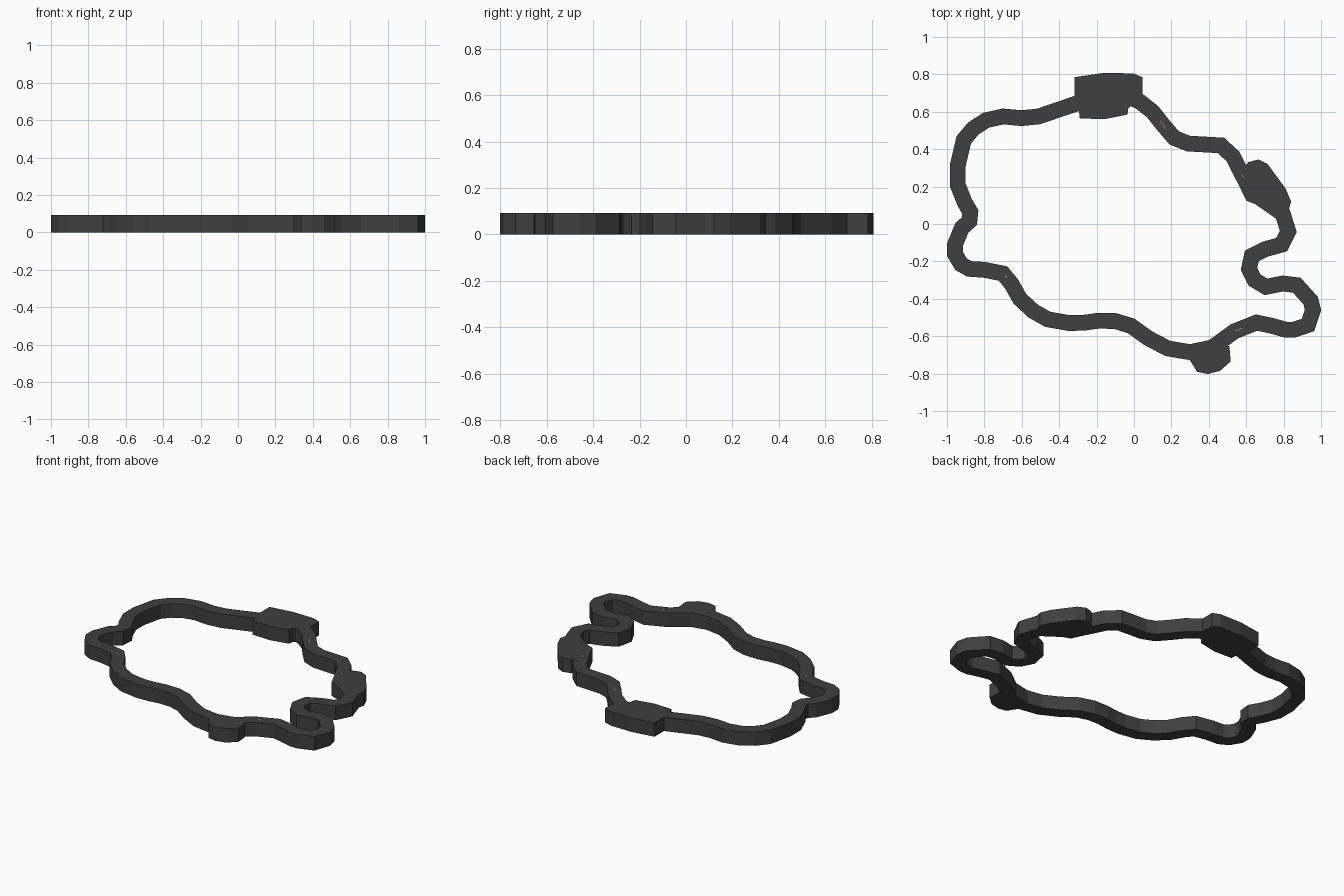
import bpy, bmesh
from mathutils import Vector

HEIGHT, HALF = 0.092, 0.042


def material(name, rgb):
    m = bpy.data.materials.new(name)
    m.diffuse_color = (*rgb, 1)
    return m


asphalt = material("dark_asphalt", (0.05, 0.05, 0.05))
yellow = material("yellow_paint", (0.6, 0.45, 0.08))
white = material("white_paint", (0.6, 0.6, 0.6))


def finish(bm, name, mat):
    bmesh.ops.recalc_face_normals(bm, faces=bm.faces)
    me = bpy.data.meshes.new(name)
    bm.to_mesh(me)
    bm.free()
    me.materials.append(mat)
    ob = bpy.data.objects.new(name, me)
    bpy.context.collection.objects.link(ob)
    return ob


def slab(name, outline, z0, z1, mat):
    """Vertical prism on a flat outline."""
    bm = bmesh.new()
    face = bm.faces.new([bm.verts.new((x, y, z0)) for x, y in outline])
    ext = bmesh.ops.extrude_face_region(bm, geom=[face], use_keep_orig=True)
    for v in ext["geom"]:
        if isinstance(v, bmesh.types.BMVert):
            v.co.z = z1
    return finish(bm, name, mat)


def closed_road(name, path, mat):
    """Rectangular section swept with mitred corners round a closed path."""
    pts = [Vector(p) for p in path]
    bm = bmesh.new()
    rings = []
    for i, p in enumerate(pts):
        a = (p - pts[i - 1]).normalized()
        b = (pts[(i + 1) % len(pts)] - p).normalized()
        t = (a + b).normalized()
        n = Vector((-t.y, t.x)) * HALF / max(t.dot(a), 0.8)
        rings.append([bm.verts.new((p.x + s * n.x, p.y + s * n.y, z))
                      for s, z in ((1, 0), (1, HEIGHT), (-1, HEIGHT), (-1, 0))])
    for i, r in enumerate(rings):
        q = rings[i - 1]
        for k in range(4):
            j = (k + 1) % 4
            bm.faces.new((q[k], q[j], r[j], r[k]))
    return finish(bm, name, mat)


# Winding circuit, centre line counter-clockwise from the top pad
circuit = [
    (-0.29, 0.65), (-0.51, 0.575), (-0.60, 0.566), (-0.70, 0.575), (-0.79, 0.555),
    (-0.86, 0.51), (-0.91, 0.45), (-0.943, 0.31), (-0.943, 0.21), (-0.905, 0.115),
    (-0.875, 0.065), (-0.88, 0.015), (-0.92, -0.02), (-0.957, -0.11), (-0.957, -0.16),
    (-0.925, -0.215), (-0.88, -0.24), (-0.80, -0.245), (-0.70, -0.265), (-0.655, -0.32),
    (-0.61, -0.40), (-0.54, -0.465), (-0.46, -0.51), (-0.345, -0.53), (-0.26, -0.527),
    (-0.19, -0.517), (-0.10, -0.519), (-0.015, -0.545), (0.075, -0.61), (0.18, -0.665),
    (0.30, -0.685), (0.42, -0.66), (0.535, -0.575), (0.655, -0.527), (0.74, -0.545),
    (0.81, -0.565), (0.855, -0.565), (0.93, -0.54), (0.957, -0.46), (0.945, -0.41),
    (0.87, -0.327), (0.795, -0.318), (0.705, -0.336), (0.645, -0.30), (0.615, -0.24),
    (0.63, -0.17), (0.70, -0.135), (0.79, -0.11), (0.825, -0.04), (0.795, 0.055),
    (0.63, 0.17), (0.575, 0.27), (0.53, 0.36), (0.465, 0.42), (0.38, 0.425),
    (0.29, 0.43), (0.215, 0.46), (0.155, 0.53), (0.10, 0.60), (0.03, 0.655),
    (-0.03, 0.68)]
closed_road("road_loop", circuit, asphalt)

# Three widened areas beside the road
slab("back_pad", [(-0.318, 0.785), (-0.16, 0.808), (-0.005, 0.805), (0.045, 0.785),
                  (0.045, 0.68), (-0.03, 0.62), (-0.035, 0.585), (-0.16, 0.56),
                  (-0.29, 0.565), (-0.295, 0.61), (-0.318, 0.62)], 0, HEIGHT, asphalt)
slab("right_pad", [(0.545, 0.24), (0.60, 0.125), (0.70, 0.085), (0.76, 0.04),
                   (0.82, 0.05), (0.84, 0.12), (0.81, 0.19), (0.715, 0.32),
                   (0.665, 0.345), (0.61, 0.33)], 0, HEIGHT, asphalt)
slab("front_pad", [(0.30, -0.66), (0.30, -0.73), (0.337, -0.79), (0.395, -0.802),
                   (0.46, -0.785), (0.517, -0.735), (0.51, -0.655), (0.44, -0.62)],
     0, HEIGHT, asphalt)


# Tiny lane marks painted on the road
def mark(name, a, b, width, mat):
    a, b = Vector(a), Vector(b)
    d = (b - a).normalized() * width / 2
    n = Vector((-d.y, d.x))
    slab(name, [a + n, a - n, b - n, b + n], HEIGHT - 0.002, HEIGHT + 0.0005, mat)


mark("yellow_mark_back", (0.17, 0.51), (0.14, 0.55), 0.003, yellow)
mark("yellow_mark_front", (0.54, -0.572), (0.58, -0.556), 0.003, yellow)
mark("white_mark_left", (-0.69, -0.275), (-0.68, -0.288), 0.003, white)
mark("white_mark_right", (0.585, 0.25), (0.578, 0.265), 0.003, white)
